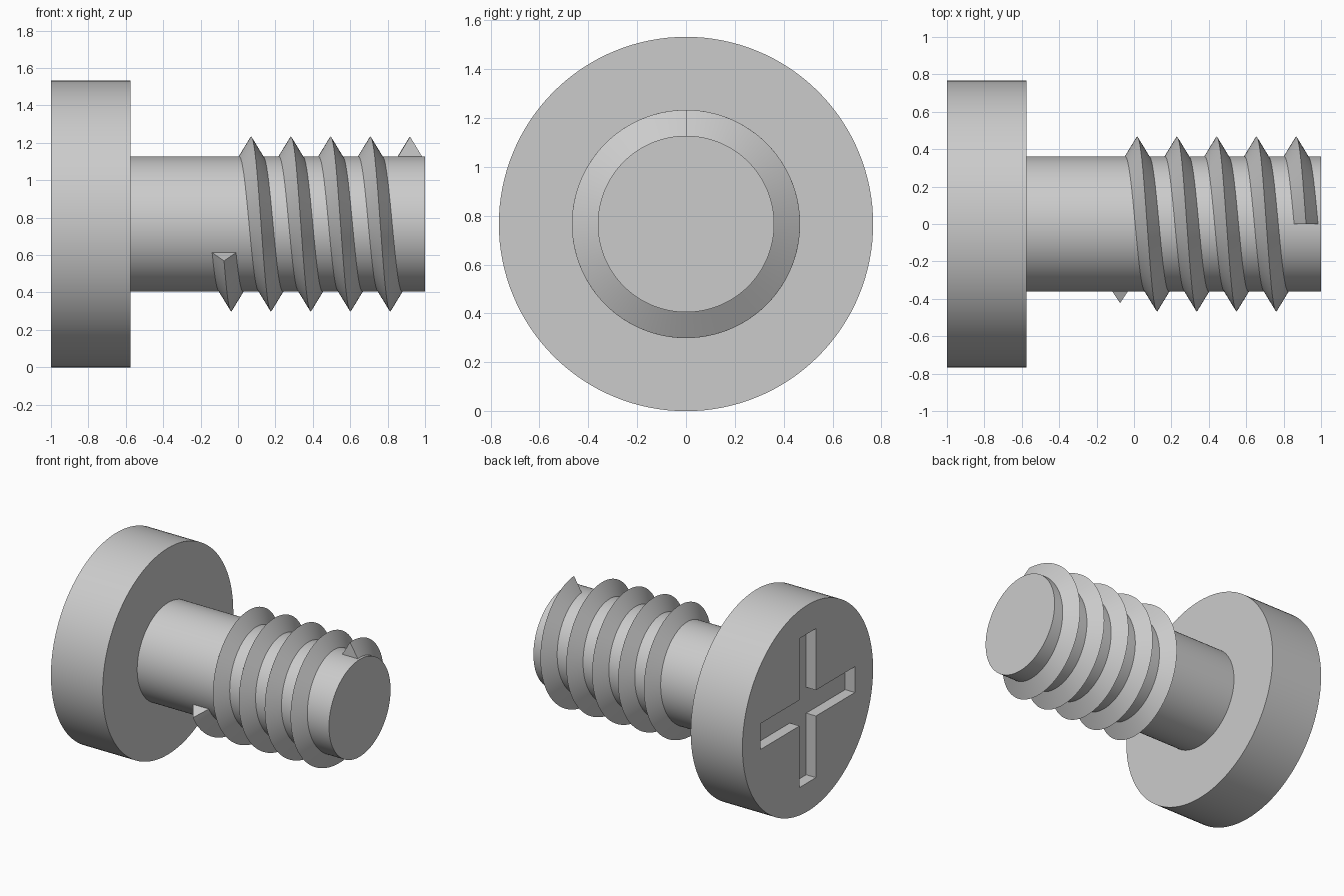
import bpy, bmesh
from math import cos, sin, pi, radians

if "Cube" in bpy.data.objects:
    bpy.data.objects.remove(bpy.data.objects["Cube"])

ZC = 0.766            # height of the screw axis
HEAD_R, SHAFT_R, CREST_R = 0.766, 0.361, 0.467
PITCH = 0.2125


def activate(ob):
    bpy.ops.object.select_all(action='DESELECT')
    ob.select_set(True)
    bpy.context.view_layer.objects.active = ob


def smooth(ob):
    activate(ob)
    bpy.ops.object.shade_smooth_by_angle(angle=radians(30))


def cylinder_x(name, radius, x0, x1, sides=128):
    bpy.ops.mesh.primitive_cylinder_add(
        vertices=sides, radius=radius, depth=x1 - x0,
        location=((x0 + x1) / 2, 0, ZC), rotation=(0, pi / 2, 0))
    ob = bpy.context.object
    ob.name = name
    bpy.ops.object.transform_apply(location=True, rotation=True, scale=True)
    return ob


def mesh_object(name, bm):
    bmesh.ops.recalc_face_normals(bm, faces=bm.faces)
    me = bpy.data.meshes.new(name)
    bm.to_mesh(me)
    bm.free()
    ob = bpy.data.objects.new(name, me)
    bpy.context.collection.objects.link(ob)
    return ob


# Head and shaft
head = cylinder_x("head", HEAD_R, -1.0, -0.575)
shaft = cylinder_x("shaft", SHAFT_R, -0.6, 1.0)

# Cross-shaped recess cut into the outer face of the head
L, W, DEPTH = 0.553, 0.096, 0.08
quarter = [(L, -W), (L, W), (W, W)]
bm = bmesh.new()
outline = []
for k in range(4):
    c, s = round(cos(k * pi / 2)), round(sin(k * pi / 2))
    for y, z in quarter:
        outline.append(bm.verts.new((-1.1, y * c - z * s, ZC + y * s + z * c)))
face = bm.faces.new(outline)
ext = bmesh.ops.extrude_face_region(bm, geom=[face])
bmesh.ops.translate(bm, vec=(0.1 + DEPTH, 0, 0),
                    verts=[v for v in ext['geom'] if isinstance(v, bmesh.types.BMVert)])
cutter = mesh_object("recess_cutter", bm)
cutter.hide_render = True
mod = head.modifiers.new("recess", 'BOOLEAN')
mod.operation, mod.solver, mod.object = 'DIFFERENCE', 'EXACT', cutter
activate(head)
bpy.ops.object.modifier_apply(modifier=mod.name)
bpy.data.objects.remove(cutter)

# Thread: V-shaped section swept along a helix, root sunk slightly into the shaft
section = [(-0.0706, 0.35), (0, CREST_R), (0.0706, 0.35)]
A0, A1, X_END = radians(205), radians(450 + 4 * 360), 0.92
steps = 480
bm = bmesh.new()
prev = None
for i in range(steps + 1):
    a = A0 + (A1 - A0) * i / steps
    x = X_END - PITCH * (A1 - a) / (2 * pi)
    ring = [bm.verts.new((x + dx, r * cos(a), ZC + r * sin(a))) for dx, r in section]
    if prev:
        for j in range(3):
            k = (j + 1) % 3
            bm.faces.new((prev[j], prev[k], ring[k], ring[j]))
    if i in (0, steps):
        bm.faces.new(ring)
    prev = ring
thread = mesh_object("thread", bm)

for ob in (head, shaft, thread):
    smooth(ob)
